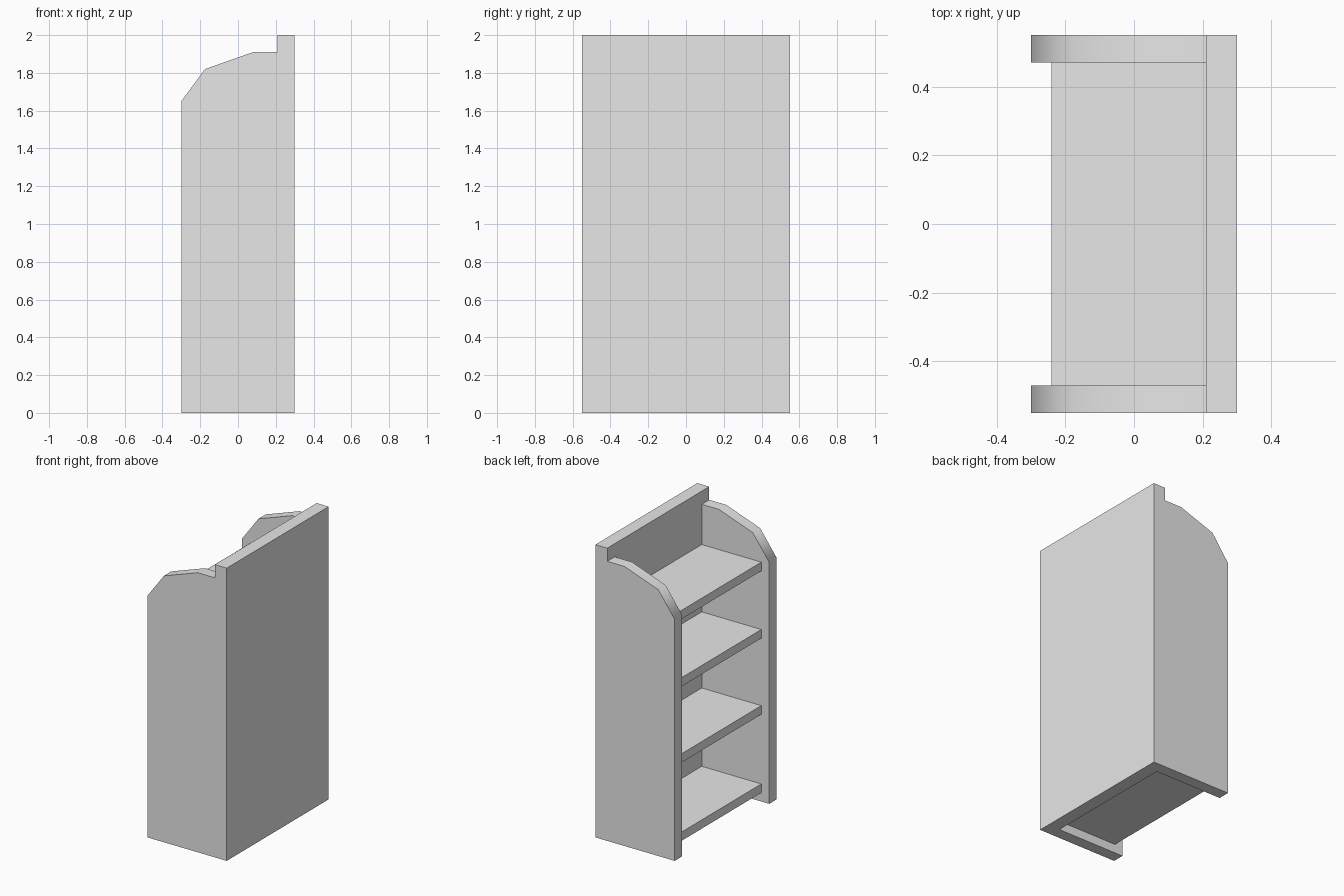
import bpy
import bmesh
from math import radians

cube = bpy.data.objects.get("Cube")
if cube:
    bpy.data.objects.remove(cube, do_unlink=True)

grey = bpy.data.materials.new("plain_grey")
grey.use_nodes = True
colour = (0.8, 0.8, 0.8, 1)
grey.diffuse_color = colour
grey.node_tree.nodes["Principled BSDF"].inputs["Base Color"].default_value = colour

HALF_WIDTH = 0.55
INNER = 0.47        # inner face of the side panels
FRONT = -0.30       # open side of the case
BACK_INNER = 0.21
BACK = 0.30


def extrude_profile(name, profile, y0, y1):
    """Solid made from an x-z outline drawn along y."""
    bm = bmesh.new()
    face = bm.faces.new([bm.verts.new((x, y0, z)) for x, z in profile])
    grown = bmesh.ops.extrude_face_region(bm, geom=[face])
    moved = [v for v in grown["geom"] if isinstance(v, bmesh.types.BMVert)]
    bmesh.ops.translate(bm, verts=moved, vec=(0, y1 - y0, 0))
    bmesh.ops.recalc_face_normals(bm, faces=bm.faces)
    mesh = bpy.data.meshes.new(name)
    bm.to_mesh(mesh)
    bm.free()
    mesh.materials.append(grey)
    obj = bpy.data.objects.new(name, mesh)
    bpy.context.collection.objects.link(obj)
    return obj


def box(name, x0, x1, z0, z1, half):
    return extrude_profile(name, [(x0, z0), (x1, z0), (x1, z1), (x0, z1)], -half, half)


# Back board, full width and taller than the sides
box("back_board", BACK_INNER, BACK, 0, 2, HALF_WIDTH)

# Side panels with a sloped, softly shaded top
side = [(FRONT, 0), (BACK_INNER, 0), (BACK_INNER, 1.91),
        (0.08, 1.91), (-0.175, 1.82), (FRONT, 1.65)]
for name, sign in (("side_panel_near", -1), ("side_panel_far", 1)):
    panel = extrude_profile(name, side, sign * INNER, sign * HALF_WIDTH)
    bpy.ops.object.select_all(action="DESELECT")
    panel.select_set(True)
    bpy.context.view_layer.objects.active = panel
    bpy.ops.object.shade_smooth_by_angle(angle=radians(40))
    weighted = panel.modifiers.new("weighted_normals", "WEIGHTED_NORMAL")
    weighted.keep_sharp = True

# Four shelves, set back from the front edge
for i, top in enumerate((0.12, 0.655, 1.175, 1.635)):
    box(f"shelf_{i + 1}", -0.24, BACK_INNER, top - 0.06, top, INNER)
